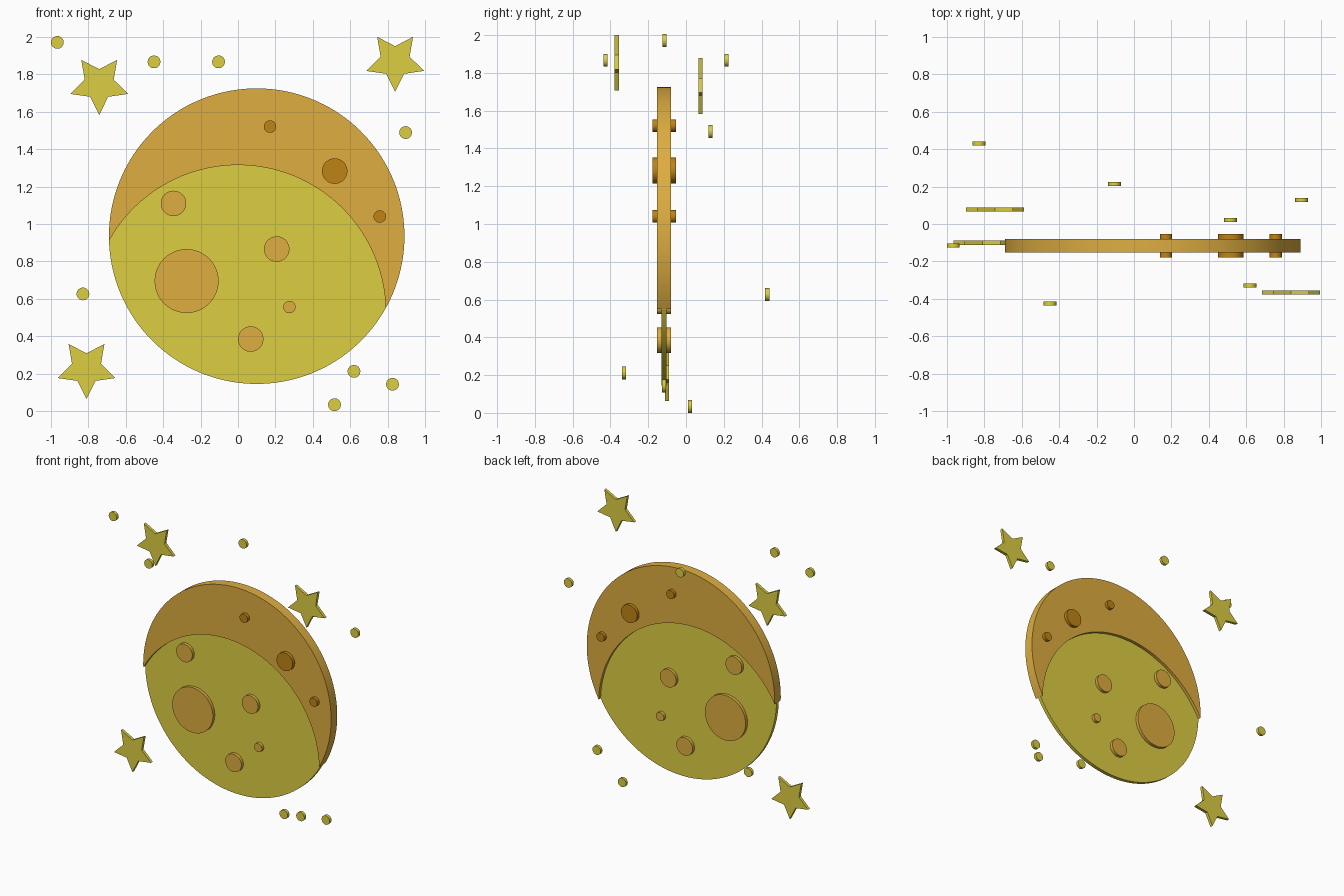
import bpy, bmesh
from math import sin, cos, pi, atan2, acos, hypot, radians

if "Cube" in bpy.data.objects:
    bpy.data.objects.remove(bpy.data.objects["Cube"])


def material(name, color):
    m = bpy.data.materials.new(name)
    m.diffuse_color = (*color, 1)
    m.use_nodes = True
    m.node_tree.nodes["Principled BSDF"].inputs["Base Color"].default_value = m.diffuse_color
    return m


YELLOW = material("pale_yellow", (0.72, 0.62, 0.055))
AMBER = material("amber", (0.73, 0.42, 0.052))
BROWN = material("dark_amber", (0.52, 0.23, 0.008))
MOON_Y = -0.116


def arc(cx, cz, r, a0, a1, n):
    return [(cx + r * cos(a0 + (a1 - a0) * i / n),
             cz + r * sin(a0 + (a1 - a0) * i / n)) for i in range(n + 1)]


def slab(name, outline, y, depth, mat):
    """Flat plate: an x-z outline extruded along y, centred on y."""
    bm = bmesh.new()
    face = bm.faces.new([bm.verts.new((x, y - depth / 2, z)) for x, z in outline])
    ext = bmesh.ops.extrude_face_region(bm, geom=[face], use_keep_orig=True)
    for v in ext["geom"]:
        if isinstance(v, bmesh.types.BMVert):
            v.co.y += depth
    bmesh.ops.recalc_face_normals(bm, faces=bm.faces)
    me = bpy.data.meshes.new(name)
    bm.to_mesh(me)
    bm.free()
    me.materials.append(mat)
    ob = bpy.data.objects.new(name, me)
    bpy.context.collection.objects.link(ob)
    bpy.ops.object.select_all(action='DESELECT')
    ob.select_set(True)
    bpy.context.view_layer.objects.active = ob
    bpy.ops.object.shade_smooth_by_angle(angle=radians(30))
    return ob


def disc(name, x, z, r, y, depth, mat, n=32):
    return slab(name, arc(x, z, r, 0, 2 * pi, n)[:-1], y, depth, mat)


# Moon: two overlapping equal circles give the shadow crescent and the lit face
R = 0.79
ax, az, bx, bz = 0.10, 0.935, 0.0, 0.525
d = atan2(bz - az, bx - ax)
h = acos(hypot(bx - ax, bz - az) / 2 / R)
rim = arc(ax, az, R, d - h, d + h, 64)
divide = arc(bx, bz, R, d + pi - h, d + pi + h, 64)
back = arc(ax, az, R, d + h, d + 2 * pi - h, 96)
slab("lit_face", rim + divide[1:-1], MOON_Y, 0.027, YELLOW)
slab("shadow_crescent", back + divide[::-1][1:-1][::-1][::-1], MOON_Y, 0.074, AMBER)

# Craters pass through the plates and show on both sides
for x, z, r in [(-0.345, 1.11, 0.068), (-0.275, 0.695, 0.171), (0.207, 0.866, 0.068),
                (0.275, 0.556, 0.033), (0.068, 0.385, 0.068)]:
    disc("lit_crater", x, z, r, MOON_Y, 0.074, AMBER, 48)
for x, z, r in [(0.171, 1.521, 0.033), (0.517, 1.283, 0.068), (0.758, 1.04, 0.033)]:
    disc("shadow_crater", x, z, r, MOON_Y, 0.124, BROWN, 48)

# Five-pointed stars, one point down
for x, y, z in [(-0.742, 0.077, 1.746), (0.84, -0.367, 1.869), (-0.81, -0.1, 0.227)]:
    pts = []
    for i in range(10):
        r = 0.163 if i % 2 == 0 else 0.0815
        a = -pi / 2 + i * pi / 5
        pts.append((x + r * cos(a), z + r * sin(a)))
    slab("star", pts, y, 0.022, YELLOW)

# Small round distant stars
for x, y, z in [(-0.966, -0.114, 1.971), (-0.449, -0.426, 1.867), (-0.104, 0.214, 1.867),
                (0.896, 0.129, 1.489), (-0.829, 0.43, 0.626), (0.62, -0.328, 0.212),
                (0.826, -0.116, 0.143), (0.516, 0.022, 0.034)]:
    disc("dot_star", x, z, 0.034, y, 0.022, YELLOW)
